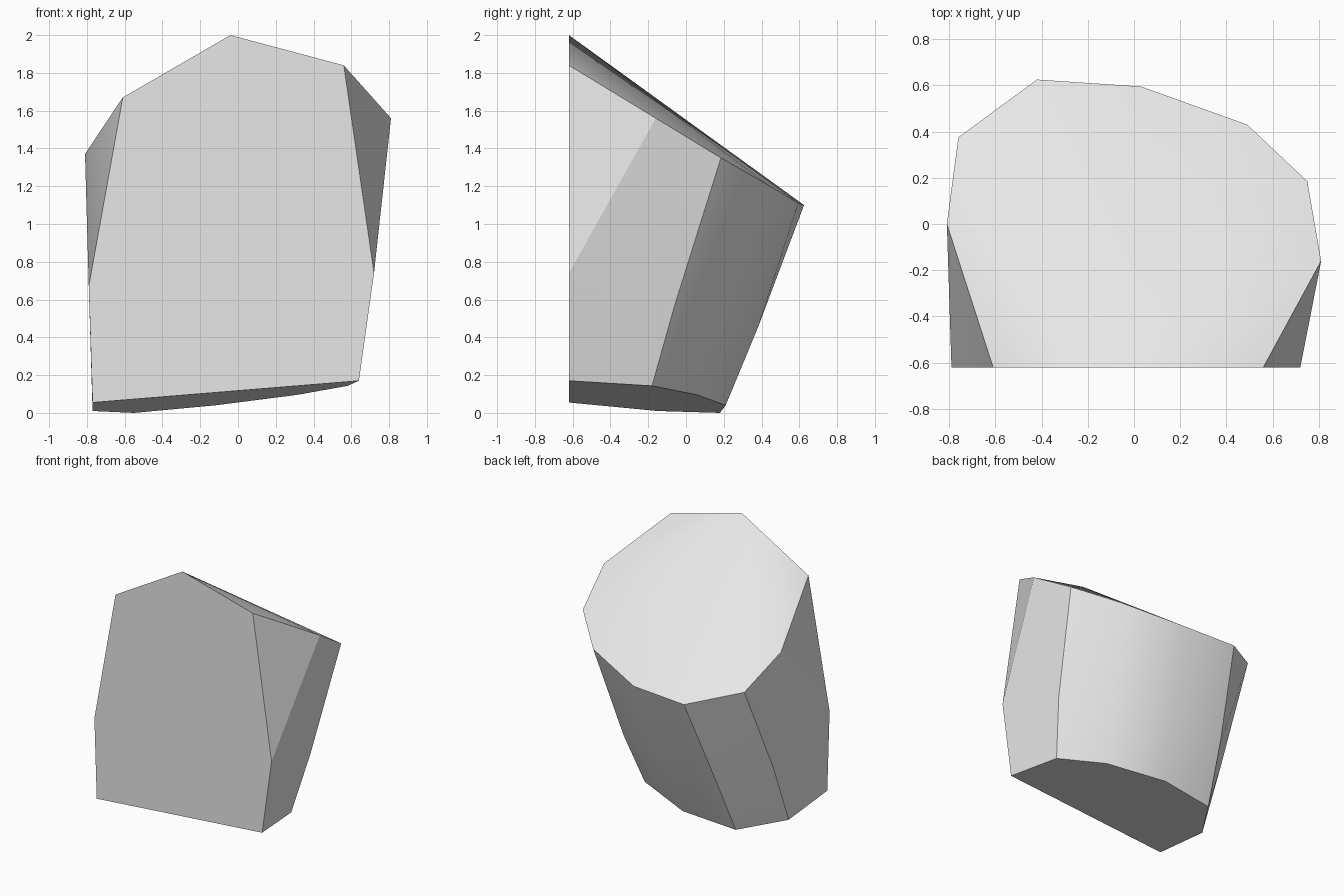
import bpy, bmesh, math

cube = bpy.data.objects.get("Cube")
if cube:
    bpy.data.objects.remove(cube, do_unlink=True)

stone = bpy.data.materials.new("pale_grey")
stone.use_nodes = True
grey = (0.8, 0.8, 0.8, 1.0)
stone.diffuse_color = grey
stone.node_tree.nodes["Principled BSDF"].inputs["Base Color"].default_value = grey

# Matching rings, running from the +x front corner round the back to -x
FRONT = -0.62
bottom = [(0.64, FRONT, 0.17), (0.58, -0.18, 0.143), (0.31, 0.06, 0.095), (-0.12, 0.21, 0.04),
          (-0.55, 0.18, 0.0), (-0.77, -0.15, 0.01), (-0.77, FRONT, 0.055)]
middle = [(0.72, FRONT, 0.74), (0.66, -0.06, 0.57), (0.385, 0.21, 0.49), (-0.06, 0.38, 0.45),
          (-0.51, 0.36, 0.43), (-0.78, 0.05, 0.49), (-0.79, FRONT, 0.67)]
rim = [(0.81, -0.16, 1.56), (0.75, 0.185, 1.35), (0.49, 0.43, 1.21), (0.03, 0.595, 1.11),
       (-0.42, 0.625, 1.10), (-0.76, 0.375, 1.19), (-0.81, 0.0, 1.37)]
# Upper corners of the flat front cut
peak, corner_l, corner_r = (-0.04, FRONT, 2.0), (0.56, FRONT, 1.84), (-0.61, FRONT, 1.67)

bm = bmesh.new()
b, m, t = [[bm.verts.new(p) for p in ring] for ring in (bottom, middle, rim)]
pk, cl, cr = [bm.verts.new(p) for p in (peak, corner_l, corner_r)]

# Curved wall
for low, high in ((b, m), (m, t)):
    for i in range(len(low) - 1):
        bm.faces.new((low[i], low[i + 1], high[i + 1], high[i]))
# Corner facets beside the front cut
bm.faces.new((cl, m[0], t[0]))
bm.faces.new((cr, t[-1], m[-1]))
# Flat front and underside
bm.faces.new((b[0], m[0], cl, pk, cr, m[-1], b[-1]))
bm.faces.new(b)
# Sloping top fanned from the peak
edge = [cl] + t + [cr]
for p, q in zip(edge, edge[1:]):
    bm.faces.new((pk, p, q))
bmesh.ops.recalc_face_normals(bm, faces=bm.faces)

mesh = bpy.data.meshes.new("cut_rock")
bm.to_mesh(mesh)
bm.free()
mesh.materials.append(stone)
rock = bpy.data.objects.new("cut_rock", mesh)
bpy.context.collection.objects.link(rock)

bpy.ops.object.select_all(action='DESELECT')
rock.select_set(True)
bpy.context.view_layer.objects.active = rock
bpy.ops.object.shade_smooth_by_angle(angle=math.radians(30))
